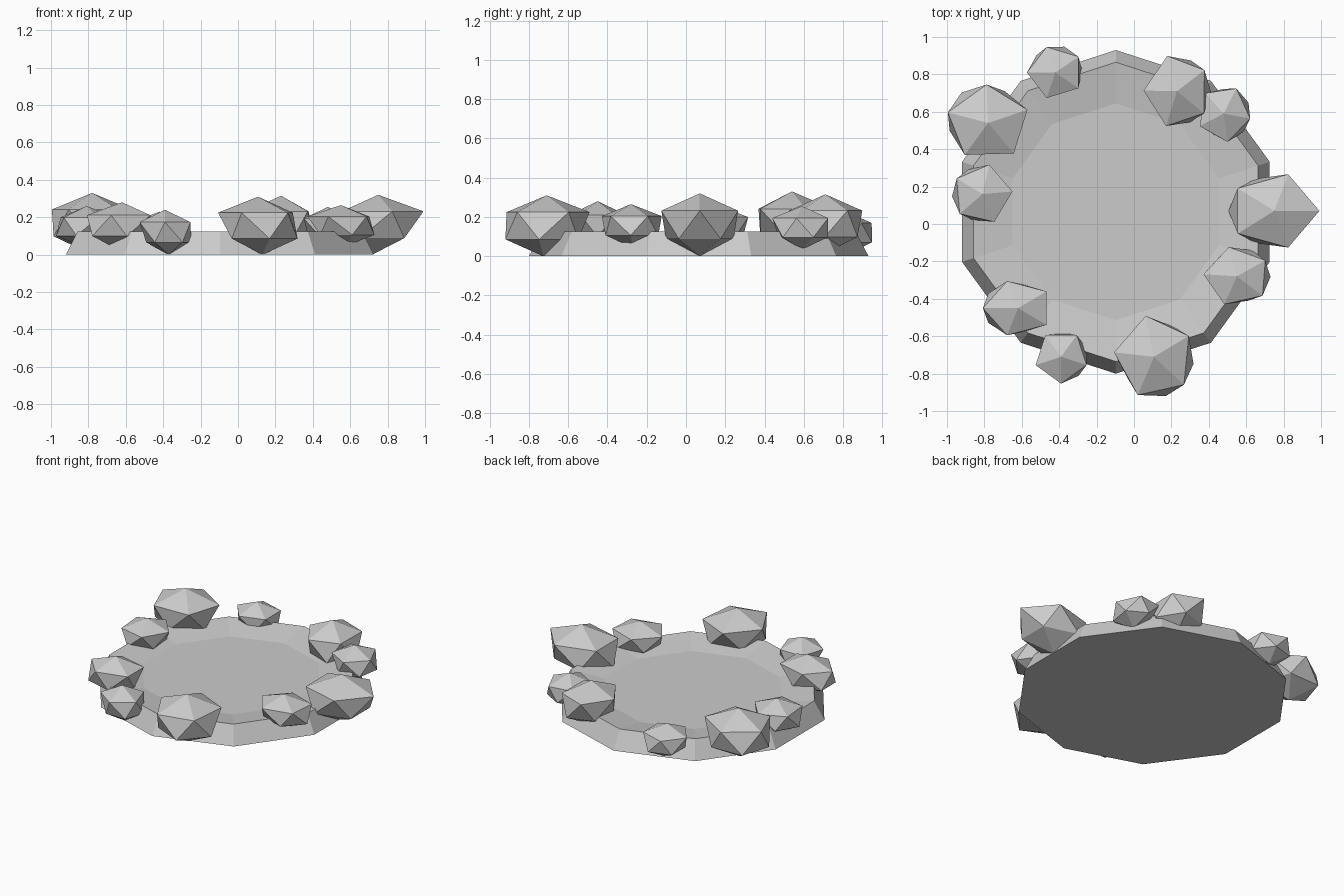
import bpy, bmesh
from math import sin, cos, pi, radians

cube = bpy.data.objects.get("Cube")
if cube:
    bpy.data.objects.remove(cube)

stone = bpy.data.materials.new("pale_grey_stone")
stone.use_nodes = True
stone.diffuse_color = (0.6, 0.6, 0.6, 1)
bsdf = stone.node_tree.nodes["Principled BSDF"]
bsdf.inputs["Base Color"].default_value = stone.diffuse_color
bsdf.inputs["Roughness"].default_value = 0.9


def finish(bm, name, location):
    bmesh.ops.recalc_face_normals(bm, faces=bm.faces)
    mesh = bpy.data.meshes.new(name)
    bm.to_mesh(mesh)
    bm.free()
    mesh.materials.append(stone)
    obj = bpy.data.objects.new(name, mesh)
    obj.location = location
    bpy.context.collection.objects.link(obj)


# Ten-sided basin: flared outer wall, rim sloping gently down to a flat floor
def build_basin(sides=10):
    bm = bmesh.new()
    rings = []
    for radius, z in ((0.865, 0), (0.80, 0.125), (0.58, 0.09)):
        angles = [pi / 2 + 2 * pi * i / sides for i in range(sides)]
        rings.append([bm.verts.new((radius * cos(a), radius * sin(a), z)) for a in angles])
    for low, high in zip(rings, rings[1:]):
        for i in range(sides):
            j = (i + 1) % sides
            bm.faces.new((low[i], low[j], high[j], high[i]))
    bm.faces.new(rings[0][::-1])
    bm.faces.new(rings[-1])
    finish(bm, "basin", (-0.097, 0.065, 0))


# Squashed twenty-sided rock; the underside is slimmer and leans to one side
def build_rock(name, x, y, z, rx, ry, rz, yaw, lean):
    bm = bmesh.new()
    bmesh.ops.create_icosphere(bm, subdivisions=1, radius=1)
    ring = [v for v in bm.verts if 0.1 < v.co.z < 0.9]
    first = max(ring, key=lambda v: v.co.x)
    turn = radians(yaw) - math_angle(first.co)
    for v in bm.verts:
        px, py, pz = v.co
        qx = px * cos(turn) - py * sin(turn)
        qy = px * sin(turn) + py * cos(turn)
        if pz < 0:
            qx = qx * 0.88 + 0.12 * cos(radians(lean))
            qy = qy * 0.88 + 0.12 * sin(radians(lean))
        v.co = (qx * rx, qy * ry, pz * rz)
    finish(bm, name, (x, y, z))


def math_angle(co):
    return co.to_2d().angle_signed((1, 0)) if co.to_2d().length else 0


build_basin()

# Rocks round the rim: position, radii, yaw of the upper ring, lean of the underside
rocks = {
    "rock_back_right": (-0.42, 0.81, 0.12, 0.17, 0.16, 0.11, 36, 70),
    "rock_right_large": (-0.78, 0.54, 0.17, 0.25, 0.23, 0.16, 20, 134),
    "rock_right_small": (-0.81, 0.16, 0.15, 0.18, 0.18, 0.11, 5, 180),
    "rock_front_right": (-0.62, -0.45, 0.155, 0.21, 0.17, 0.125, 36, 180),
    "rock_front_small": (-0.39, -0.71, 0.12, 0.16, 0.16, 0.12, 54, 0),
    "rock_front_large": (0.107, -0.71, 0.155, 0.24, 0.25, 0.155, 30, -36),
    "rock_front_left": (0.55, -0.28, 0.155, 0.20, 0.18, 0.11, 32, 20),
    "rock_left_large": (0.75, 0.07, 0.16, 0.27, 0.23, 0.16, 0, 180),
    "rock_back_left": (0.48, 0.59, 0.145, 0.16, 0.17, 0.11, -10, 0),
    "rock_back_large": (0.23, 0.71, 0.165, 0.20, 0.22, 0.15, 35, 0),
}
for name, values in rocks.items():
    build_rock(name, *values)
